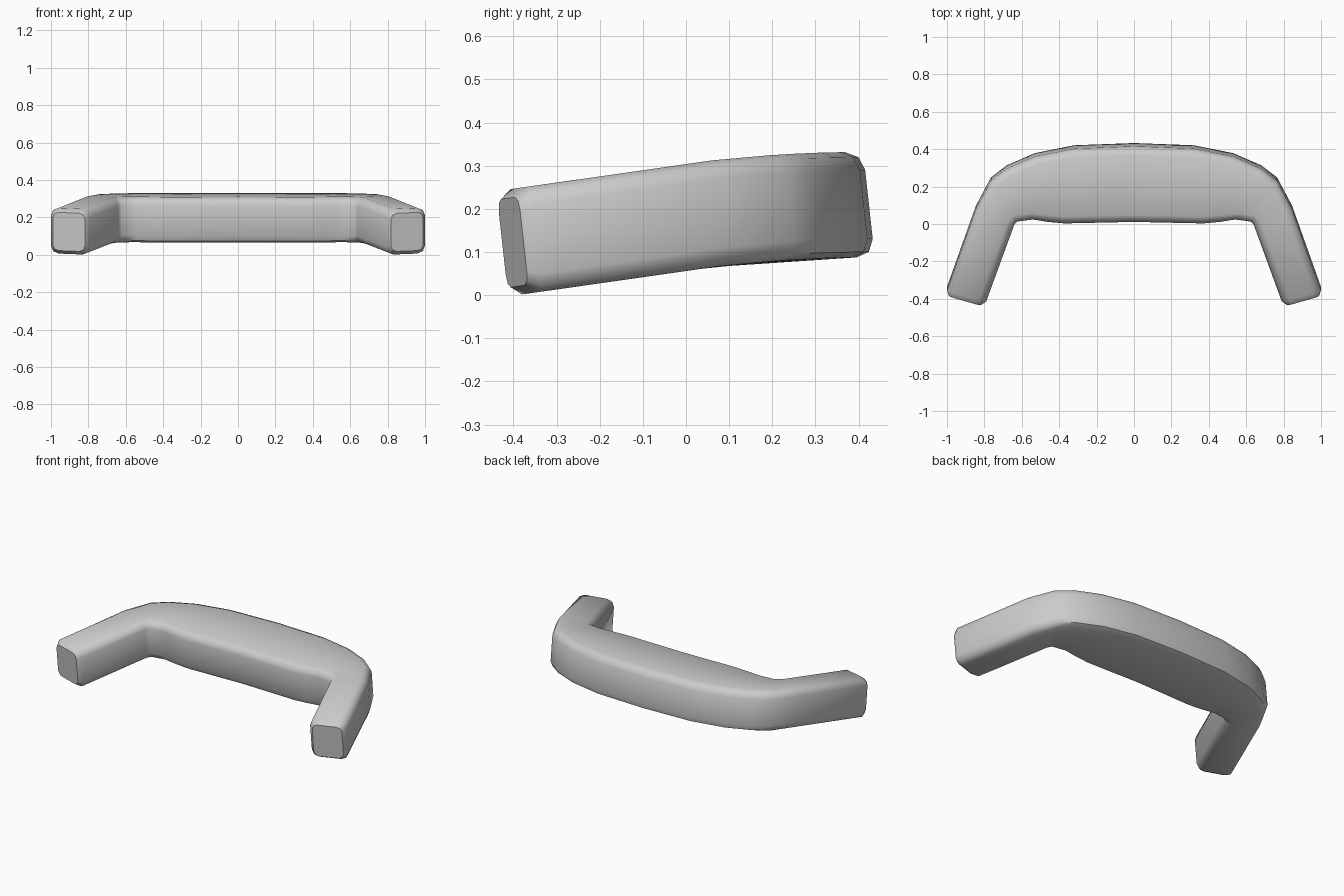
import bpy, bmesh, math
from mathutils import Vector

if "Cube" in bpy.data.objects:
    bpy.data.objects.remove(bpy.data.objects["Cube"])

HALF_H = 0.122

# outer and inner outline points of the handle, from the arm tip to the middle
HALF = [((1.00, -0.345), (0.79, -0.405)),
        ((0.845, 0.09), (0.64, 0.005)),
        ((0.765, 0.24), (0.625, 0.022)),
        ((0.68, 0.305), (0.54, 0.033)),
        ((0.53, 0.37), (0.46, 0.020)),
        ((0.32, 0.412), (0.37, 0.012)),
        ((0.0, 0.424), (0.0, 0.020))]
# centre height along y
RISE = [(-0.45, 0.116), (-0.385, 0.125), (0.12, 0.197), (0.30, 0.208), (0.45, 0.211)]


def centre_z(y):
    for (y0, z0), (y1, z1) in zip(RISE, RISE[1:]):
        if y <= y1:
            return z0 + (z1 - z0) * (y - y0) / (y1 - y0)
    return RISE[-1][1]


def section(outer, inner, inset=0.0):
    """Rounded rectangle between two outline points, leaning back with the rise."""
    o, i = Vector(outer), Vector(inner)
    mid, across = (o + i) / 2, (o - i).normalized()
    half_w = (o - i).length / 2 - inset
    half_h = HALF_H - inset
    r = 0.042 - inset * 0.6
    ring = []
    for k, (sx, sz) in enumerate([(1, 1), (-1, 1), (-1, -1), (1, -1)]):
        for step in range(3):
            a = math.radians(k * 90 + step * 45)
            u = sx * (half_w - r) + r * math.cos(a)
            w = sz * (half_h - r) + r * math.sin(a)
            p = mid + across * u
            ring.append((p.x, p.y - 0.11 * w, centre_z(p.y) + w))
    return ring


def shift(pair, d):
    return tuple((p[0] + d * 0.33, p[1] - d * 0.94) for p in pair)


def mirrored(pair):
    return tuple((-p[0], p[1]) for p in pair)


# handle: grip and both arms lofted as one body, with softened arm tips
tip = shift(HALF[0], 0.028)
stations = [(tip, 0.02)] + [(s, 0.0) for s in HALF]
stations += [(mirrored(s), i) for s, i in reversed(stations[:-1])]

bm = bmesh.new()
rings = [[bm.verts.new(co) for co in section(*s, i)] for s, i in stations]
for a, b in zip(rings, rings[1:]):
    for k in range(len(a)):
        n = (k + 1) % len(a)
        bm.faces.new((a[k], a[n], b[n], b[k]))
bm.faces.new(rings[0])
bm.faces.new(rings[-1])
bmesh.ops.recalc_face_normals(bm, faces=bm.faces)
mesh = bpy.data.meshes.new("handle")
bm.to_mesh(mesh)
bm.free()
handle = bpy.data.objects.new("handle", mesh)
bpy.context.collection.objects.link(handle)
bpy.context.view_layer.objects.active = handle
handle.select_set(True)
bpy.ops.object.shade_smooth_by_angle(angle=math.radians(46))
